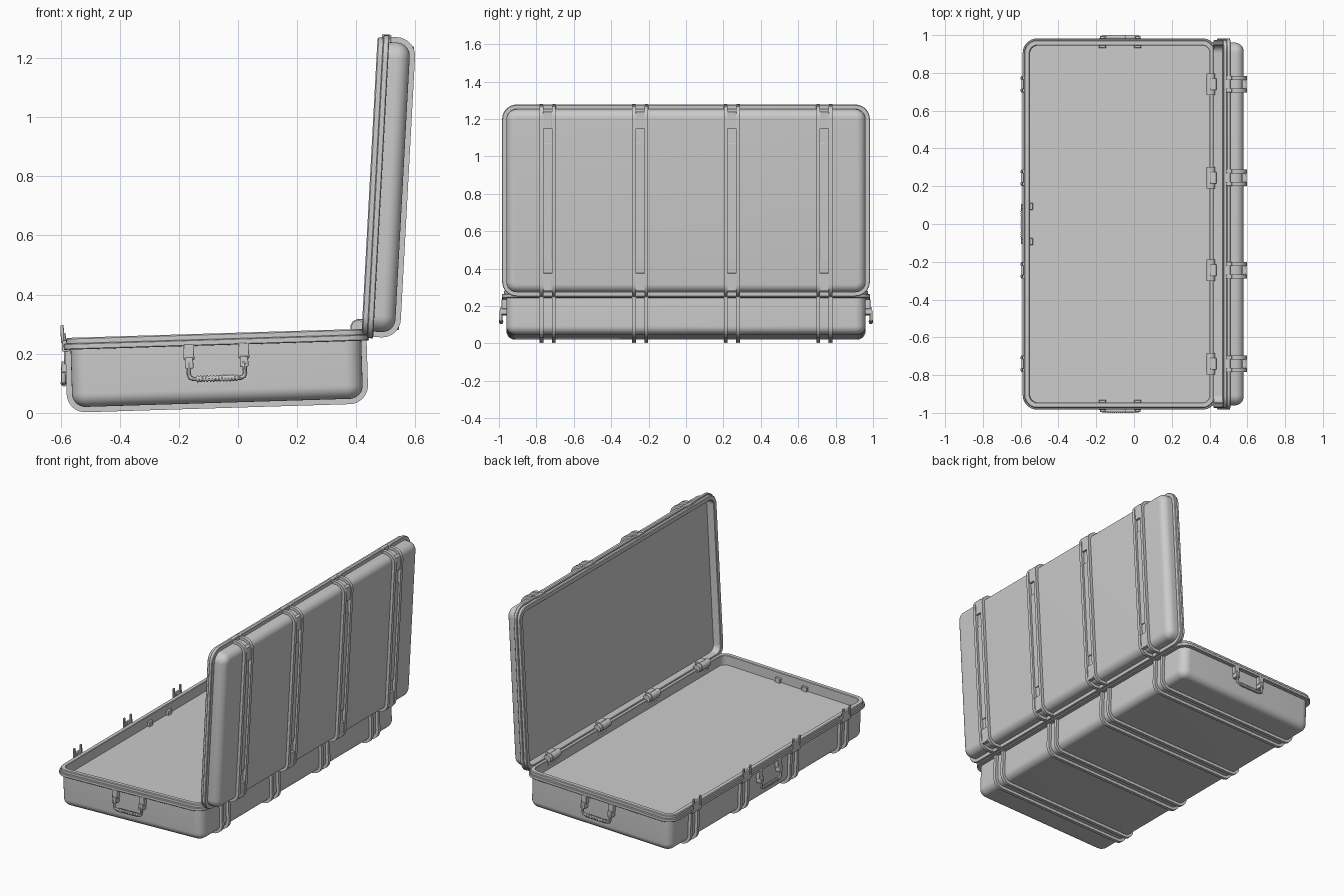
import bpy, bmesh
from math import radians, sin, cos, pi
from mathutils import Matrix, Vector

if "Cube" in bpy.data.objects:
    bpy.data.objects.remove(bpy.data.objects["Cube"])

# Local frames: u runs hinge-wise, v points out of each shell's opening
BASE = Matrix.Rotation(radians(-1.75), 4, 'Y')
LID = Matrix.Translation((0.417, 0, 0.257)) @ Matrix.Rotation(radians(-86.9), 4, 'Y')
RIB_Y = (-0.74, -0.245, 0.245, 0.74)
HALF_Y = 0.96
R = 0.045


def finish(name, bm, mat):
    bmesh.ops.recalc_face_normals(bm, faces=bm.faces)
    me = bpy.data.meshes.new(name)
    bm.to_mesh(me)
    bm.free()
    ob = bpy.data.objects.new(name, me)
    ob.matrix_world = mat
    bpy.context.collection.objects.link(ob)
    return ob


def boxes(name, dims, mat, bevel=0.003):
    bm = bmesh.new()
    for x0, x1, y0, y1, z0, z1 in dims:
        m = Matrix.Translation(((x0 + x1) / 2, (y0 + y1) / 2, (z0 + z1) / 2))
        m = m @ Matrix.Diagonal((abs(x1 - x0), abs(y1 - y0), abs(z1 - z0), 1))
        bmesh.ops.create_cube(bm, size=1, matrix=m)
    ob = finish(name, bm, mat)
    if bevel:
        mod = ob.modifiers.new("bevel", 'BEVEL')
        mod.width = bevel
        mod.segments = 2
    return ob


def cylinder_y(bm, x, y, z, r, length, axis='X'):
    m = Matrix.Translation((x, y, z)) @ Matrix.Rotation(pi / 2, 4, axis)
    bmesh.ops.create_cone(bm, cap_ends=True, segments=24, radius1=r, radius2=r,
                          depth=length, matrix=m)


def shell(name, u0, u1, profile, mat):
    """Loft rounded rectangles through (offset, v) pairs; caps both ends."""
    bm = bmesh.new()
    prev = None
    for off, v in profile:
        r = 0.055 + off
        ring = []
        corners = ((u1, HALF_Y, 0), (u0, HALF_Y, 1), (u0, -HALF_Y, 2), (u1, -HALF_Y, 3))
        for cu, cy, q in corners:
            cx = cu - 0.055 if cu == u1 else cu + 0.055
            cc = cy - 0.055 if cy > 0 else cy + 0.055
            for i in range(9):
                a = pi / 2 * (q + i / 8)
                ring.append(bm.verts.new((cx + r * cos(a), cc + r * sin(a), v)))
        if prev:
            for i in range(len(ring)):
                j = (i + 1) % len(ring)
                bm.faces.new((prev[i], prev[j], ring[j], ring[i]))
        else:
            bm.faces.new(ring)
        prev = ring
    bm.faces.new(prev)
    return finish(name, bm, mat)


def shell_profile(v0, top, floor):
    lip = [(-0.015, floor), (-0.015, top - 0.003), (-0.012, top), (0.010, top),
           (0.014, top - 0.004), (0.014, top - 0.019), (0.020, top - 0.019),
           (0.023, top - 0.022), (0.023, top - 0.037), (0.020, top - 0.040), (0, top - 0.040)]
    arc = [(-R + R * cos(a), v0 + R - R * sin(a)) for a in (pi / 2 * i / 8 for i in range(9))]
    return lip + arc


def ribs(name, u0, u1, v0, top, t, mat):
    """Pairs of U-shaped rails wrapped around a shell."""
    def path(o):
        r = R + o
        left = [(u0 + R - r * cos(a), v0 + R - r * sin(a)) for a in (pi / 2 * i / 8 for i in range(9))]
        right = [(u0 + u1 - u, v) for u, v in reversed(left)]
        return [(u0 - o, top)] + left + right + [(u1 + o, top)]
    outer, inner = path(t), path(-0.003)
    bm = bmesh.new()
    for yc in RIB_Y:
        for y in (yc - 0.033, yc + 0.033):
            prev = None
            for (a, b), (c, d) in zip(outer, inner):
                sec = [bm.verts.new(p) for p in ((a, y - 0.010, b), (a, y + 0.010, b),
                                                 (c, y + 0.010, d), (c, y - 0.010, d))]
                if prev:
                    for i in range(4):
                        j = (i + 1) % 4
                        bm.faces.new((prev[i], prev[j], sec[j], sec[i]))
                else:
                    bm.faces.new(sec)
                prev = sec
            bm.faces.new(prev)
    return finish(name, bm, mat)


# Tray and lid shells with stepped rims and padded floors
BU0, BU1, BV = -0.559, 0.424, 0.036
LU0, LU1, LV = 0.02, 1.0, -0.112
shell("tray", BU0, BU1, shell_profile(BV, 0.271, 0.210), BASE)
shell("lid", LU0, LU1, shell_profile(LV, 0, -0.050), LID)

# Strengthening ribs
ribs("tray_ribs", BU0, BU1, BV, 0.236, 0.018, BASE)
ribs("lid_ribs", LU0, LU1, LV, -0.036, 0.018, LID)

# Infill panels between the lid rails
fill = []
for y in RIB_Y:
    for p0, p1, h in ((0.03, 0.125, 0.013), (0.195, 0.82, 0.006), (0.90, 0.99, 0.013)):
        fill.append((p0, p1, y - 0.024, y + 0.024, LV - h, LV + 0.01))
boxes("lid_rib_infill", fill, LID, 0.002)

# Latches on the tray and catches on the lid
latch, catch = [], []
for y in RIB_Y:
    latch += [(-0.588, -0.562, y - 0.044, y + 0.044, 0.225, 0.262),
              (-0.588, -0.574, y - 0.026, y + 0.026, 0.255, 0.288)]
    for s in (-1, 1):
        latch += [(-0.591, -0.580, y + s * 0.032 - 0.008, y + s * 0.032 + 0.008, 0.255, 0.315)]
        catch += [(0.995, 1.025, y + s * 0.034 - 0.010, y + s * 0.034 + 0.010, -0.046, -0.014)]
    catch += [(0.995, 1.023, y - 0.026, y + 0.026, -0.036, -0.014)]
boxes("latches", latch, BASE)
boxes("lid_catches", catch, LID)

# Hinges: knuckles plus two leaves
bm = bmesh.new()
leaf = []
for y in RIB_Y:
    cylinder_y(bm, 0.406, y, 0.290, 0.026, 0.064)
    for s in (-1, 1):
        cylinder_y(bm, 0.406, y + s * 0.045, 0.290, 0.023, 0.022)
    leaf += [(0.400, 0.443, y - 0.054, y + 0.054, 0.245, 0.287),
             (0.402, 0.436, y - 0.031, y + 0.031, 0.285, 0.318)]
finish("hinge_knuckles", bm, Matrix())
boxes("hinge_leaves", leaf, Matrix())


def handle(name, mat):
    # Mount blocks and the small fixings inside the wall
    parts = []
    for s in (-0.093, 0.093):
        parts += [(s - 0.018, s + 0.018, -0.005, 0.024, 0.183, 0.236),
                  (s - 0.014, s + 0.014, -0.005, 0.034, 0.155, 0.192),
                  (s - 0.018, s + 0.018, -0.030, -0.012, 0.205, 0.238)]
    boxes(name + "_mounts", parts, mat)
    # Bent bail
    cu = bpy.data.curves.new(name + "_bail", 'CURVE')
    cu.dimensions = '3D'
    cu.bevel_depth = 0.008
    cu.bevel_resolution = 3
    cu.use_fill_caps = True
    half = [(0.093, 0.175), (0.095, 0.135), (0.091, 0.124), (0.080, 0.119)]
    pts = [(-s, v) for s, v in half] + [(s, v) for s, v in reversed(half)]
    sp = cu.splines.new('POLY')
    sp.points.add(len(pts) - 1)
    for p, (s, v) in zip(sp.points, pts):
        p.co = (s, 0.028, v, 1)
    ob = bpy.data.objects.new(name + "_bail", cu)
    ob.matrix_world = mat
    bpy.context.collection.objects.link(ob)
    # Ridged grip
    g = bmesh.new()
    cylinder_y(g, 0, 0.027, 0.119, 0.0085, 0.14, 'Y')
    for i in range(13):
        cylinder_y(g, -0.066 + i * 0.011, 0.027, 0.119, 0.0115, 0.005, 'Y')
    finish(name + "_grip", g, mat)


# Carry handles on both ends and the latch side
T = Matrix.Translation
handle("right_end_handle", BASE @ T((-0.067, 0.9615, 0)))
handle("left_end_handle", BASE @ T((-0.067, -0.9615, 0)) @ Matrix.Rotation(pi, 4, 'Z'))
handle("front_handle", BASE @ T((-0.558, 0, 0)) @ Matrix.Rotation(pi / 2, 4, 'Z'))

# Convert bails to meshes, then smooth shading with crisp edges
bpy.ops.object.select_all(action='DESELECT')
for ob in bpy.context.scene.objects:
    if ob.type == 'CURVE':
        ob.select_set(True)
        bpy.context.view_layer.objects.active = ob
bpy.ops.object.convert(target='MESH')
bpy.ops.object.select_all(action='SELECT')
bpy.context.view_layer.objects.active = bpy.context.scene.objects[0]
bpy.ops.object.shade_smooth_by_angle(angle=radians(35))
